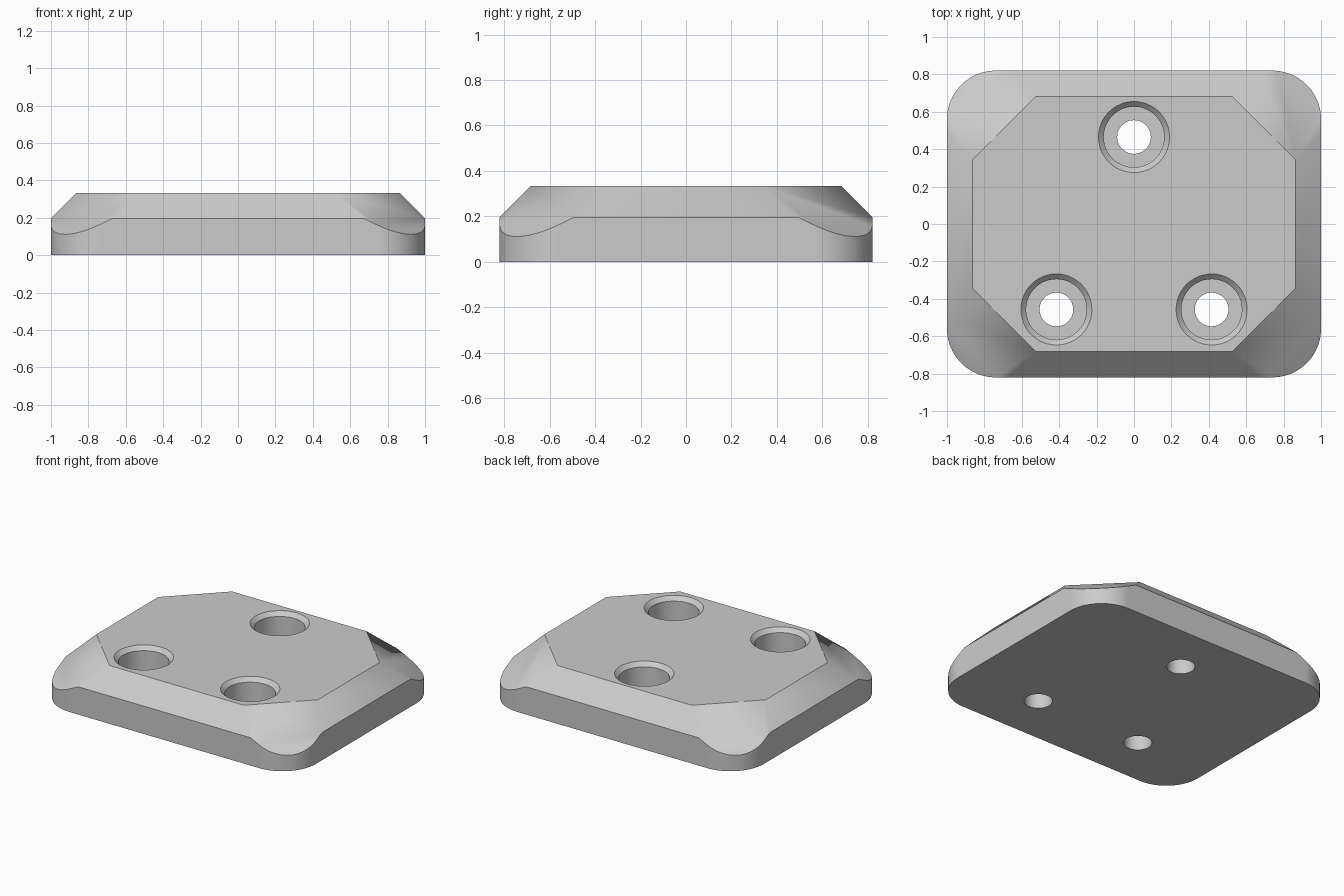
import bpy, bmesh
from math import cos, sin, pi, radians
from mathutils import Vector

cube = bpy.data.objects.get("Cube")
if cube:
    bpy.data.objects.remove(cube, do_unlink=True)

HX, HY, TOP, RADIUS = 1.0, 0.82, 0.333, 0.26
CHAMFER, CORNER_SLOPE, CORNER_SUM = 0.137, 0.68, 1.207
HOLES = [(0, 0.465), (-0.415, -0.457), (0.415, -0.457)]

grey = bpy.data.materials.new("plain grey")
grey.use_nodes = True
grey.diffuse_color = (0.6, 0.6, 0.6, 1)
grey.node_tree.nodes["Principled BSDF"].inputs["Base Color"].default_value = (0.6, 0.6, 0.6, 1)


def make_object(name, bm):
    bmesh.ops.recalc_face_normals(bm, faces=bm.faces)
    mesh = bpy.data.meshes.new(name)
    bm.to_mesh(mesh)
    bm.free()
    mesh.materials.append(grey)
    obj = bpy.data.objects.new(name, mesh)
    bpy.context.collection.objects.link(obj)
    return obj


def slice_off(bm, point, normal):
    """Cut away everything beyond a plane and close the cut."""
    cut = bmesh.ops.bisect_plane(bm, geom=bm.verts[:] + bm.edges[:] + bm.faces[:], dist=1e-5,
                                 plane_co=point, plane_no=normal, clear_outer=True)
    edges = [e for e in cut["geom_cut"] if isinstance(e, bmesh.types.BMEdge)]
    bmesh.ops.contextual_create(bm, geom=edges)


# Rounded slab
bm = bmesh.new()
steps = 20
outline = []
for quarter, (sx, sy) in enumerate([(1, 1), (-1, 1), (-1, -1), (1, -1)]):
    for i in range(steps + 1):
        a = (quarter + i / steps) * pi / 2
        outline.append(bm.verts.new((sx * (HX - RADIUS) + RADIUS * cos(a),
                                     sy * (HY - RADIUS) + RADIUS * sin(a), 0)))
base = bm.faces.new(outline)
wall = bmesh.ops.extrude_face_region(bm, geom=[base])
bmesh.ops.translate(bm, vec=(0, 0, TOP),
                    verts=[v for v in wall["geom"] if isinstance(v, bmesh.types.BMVert)])

# Straight bevels on the four sides, then shallower diagonal ones on the corners
for s in (1, -1):
    slice_off(bm, Vector((s * (HX - CHAMFER), 0, TOP)), Vector((s, 0, 1)))
    slice_off(bm, Vector((0, s * (HY - CHAMFER), TOP)), Vector((0, s, 1)))
for sx in (1, -1):
    for sy in (1, -1):
        k = CORNER_SLOPE / 2 ** 0.5
        slice_off(bm, Vector((sx * CORNER_SUM / 2, sy * CORNER_SUM / 2, TOP)),
                  Vector((sx * k, sy * k, 1)))
plate = make_object("mounting_plate", bm)


# Counterbored screw holes, each cut with a stepped round tool
def hole_cutter(x, y):
    profile = [(0, -0.1), (0.09, -0.1), (0.09, 0.12), (0.162, 0.12),
               (0.162, TOP - 0.028), (0.19, TOP), (0.19, TOP + 0.1), (0, TOP + 0.1)]
    bm = bmesh.new()
    verts = [bm.verts.new((x + r, y, z)) for r, z in profile]
    edges = [bm.edges.new(pair) for pair in zip(verts, verts[1:])]
    bmesh.ops.spin(bm, geom=verts + edges, cent=(x, y, 0), axis=(0, 0, 1),
                   angle=2 * pi, steps=48)
    bmesh.ops.remove_doubles(bm, verts=bm.verts, dist=1e-4)
    return make_object("hole_cutter", bm)


bpy.ops.object.select_all(action="DESELECT")
plate.select_set(True)
bpy.context.view_layer.objects.active = plate
for x, y in HOLES:
    cutter = hole_cutter(x, y)
    cutter.hide_render = True
    mod = plate.modifiers.new("screw_hole", "BOOLEAN")
    mod.operation, mod.solver, mod.object = "DIFFERENCE", "EXACT", cutter
    bpy.ops.object.modifier_apply(modifier=mod.name)
    bpy.data.objects.remove(cutter, do_unlink=True)

# Smooth the rounded walls and soften the corner bevels
bpy.ops.object.shade_smooth_by_angle(angle=radians(32))
soften = plate.modifiers.new("weighted_normals", "WEIGHTED_NORMAL")
soften.keep_sharp = True
soften.weight = 100
